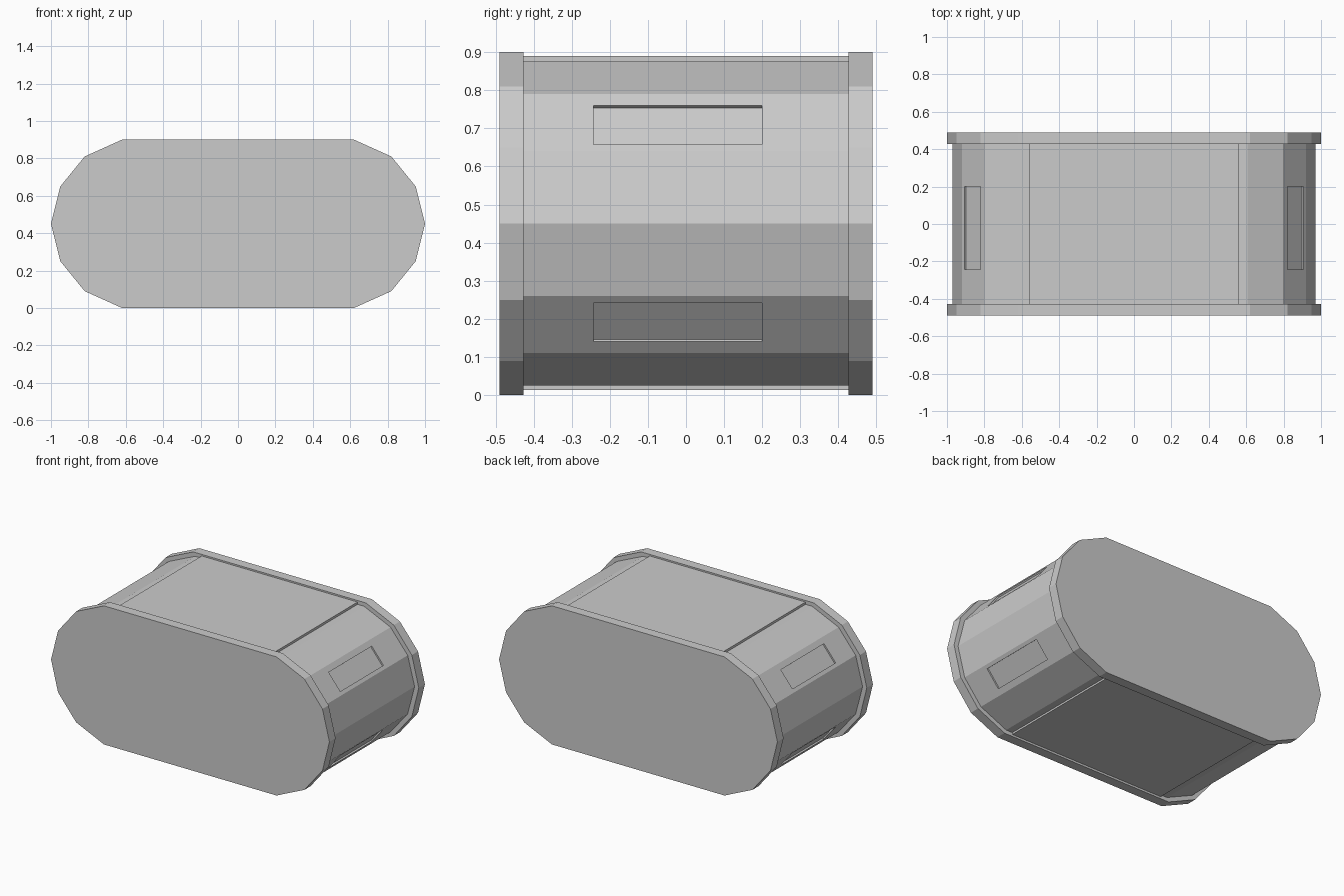
import bpy, bmesh
from mathutils import Vector

if "Cube" in bpy.data.objects:
    bpy.data.objects.remove(bpy.data.objects["Cube"])

MID = 0.45  # height of the symmetry plane


def four_way(quarter):
    """Mirror a quarter outline (x, height above middle) into a closed loop; the first point lies on the middle."""
    upper = quarter + [(-x, h) for x, h in reversed(quarter)]
    lower = [(x, -h) for x, h in reversed(upper[1:-1])]
    return [(x, MID + h) for x, h in upper + lower]


def prisms(name, parts):
    """Make one object from xz outlines extruded along y."""
    bm = bmesh.new()
    for outline, y0, y1 in parts:
        a = [bm.verts.new((x, y0, z)) for x, z in outline]
        b = [bm.verts.new((x, y1, z)) for x, z in outline]
        bm.faces.new(a)
        bm.faces.new(b[::-1])
        n = len(a)
        for i in range(n):
            j = (i + 1) % n
            bm.faces.new((a[i], b[i], b[j], a[j]))
    bmesh.ops.recalc_face_normals(bm, faces=bm.faces)
    mesh = bpy.data.meshes.new(name)
    bm.to_mesh(mesh)
    bm.free()
    obj = bpy.data.objects.new(name, mesh)
    bpy.context.collection.objects.link(obj)
    return obj


# End plates
plate = four_way([(1.0, 0), (0.95, 0.2), (0.82, 0.36), (0.62, 0.45)])
prisms("front_plate", [(plate, -0.49, -0.427)])
prisms("back_plate", [(plate, 0.427, 0.49)])

# Inset body with faceted round ends
body = prisms("body", [(four_way([(0.97, 0), (0.92, 0.19), (0.797, 0.34), (0.607, 0.425)]), -0.427, 0.427)])

# Raised flat panels on top and underside
for name, z0, z1 in (("top_panel", 0.86, 0.89), ("bottom_panel", 0.013, 0.04)):
    prisms(name, [([(-0.56, z0), (0.56, z0), (0.56, z1), (-0.56, z1)], -0.427, 0.427)])

# Shallow grip recesses on the sloping end facets, four in all
p0, p1 = Vector((0.92, 0.19)), Vector((0.797, 0.34))
low, high = p0.lerp(p1, 0.12), p0.lerp(p1, 0.80)
out = Vector((p1.y - p0.y, p0.x - p1.x)).normalized() * 0.01
quad = [low - out, low + out * 2, high + out * 2, high - out]
cutter = prisms("grip_cutter", [([(sx * p.x, MID + sz * p.y) for p in quad], -0.243, 0.2)
                                for sx in (1, -1) for sz in (1, -1)])
cutter.hide_render = True
cutter.hide_viewport = True
cut = body.modifiers.new("grip_recesses", 'BOOLEAN')
cut.object = cutter
cut.operation = 'DIFFERENCE'
cut.solver = 'EXACT'
